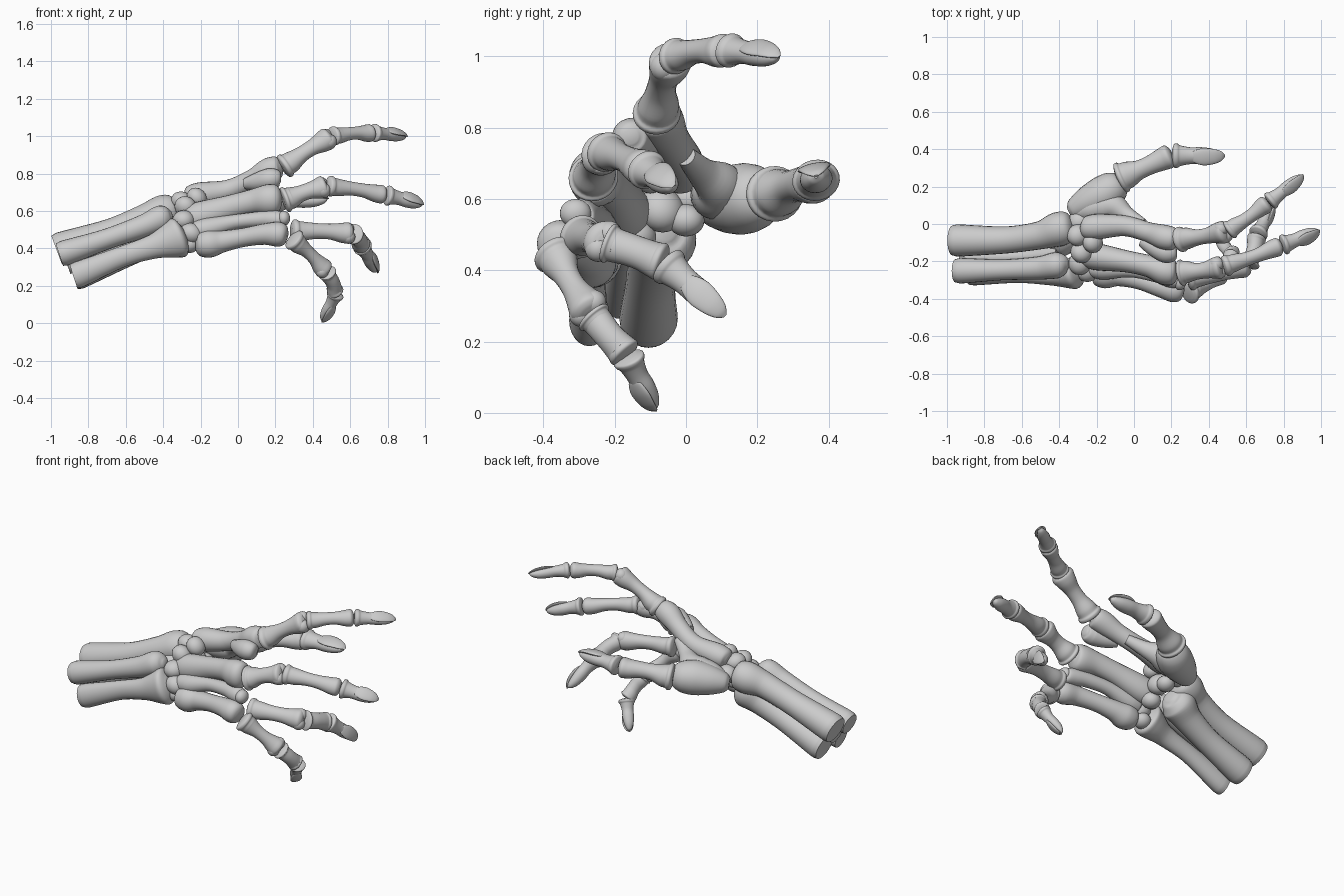
import bpy, bmesh, math
from mathutils import Vector as V


def finish(name, bm):
    bmesh.ops.recalc_face_normals(bm, faces=bm.faces[:])
    me = bpy.data.meshes.new(name)
    bm.to_mesh(me)
    bm.free()
    ob = bpy.data.objects.new(name, me)
    bpy.context.collection.objects.link(ob)
    bpy.ops.object.select_all(action='DESELECT')
    ob.select_set(True)
    bpy.context.view_layer.objects.active = ob
    bpy.ops.object.shade_smooth_by_angle(angle=math.radians(48))
    return ob


# smooth tube through (x, y, z, radius) stations; w and h stretch the section
def tube(name, st, up=(0, 0, 1), w=1.0, h=1.0, seg=24, sub=5):
    st = [V(s) for s in st]
    ext = [2 * st[0] - st[1]] + st + [2 * st[-1] - st[-2]]
    path = []
    for i in range(1, len(ext) - 2):
        a, b, c, d = ext[i - 1:i + 3]
        # tangents limited to the span length so uneven stations never overshoot
        L = (c - b).length
        m0 = (c - a) * min(.5, L / max((c - a).length, 1e-6))
        m1 = (d - b) * min(.5, L / max((d - b).length, 1e-6))
        for k in range(sub):
            t = k / sub
            path.append(b * (2 * t ** 3 - 3 * t * t + 1) + m0 * (t ** 3 - 2 * t * t + t)
                        + c * (3 * t * t - 2 * t ** 3) + m1 * (t ** 3 - t * t))
    path.append(st[-1])
    bm = bmesh.new()
    rings = []
    for i, p in enumerate(path):
        tan = (path[min(i + 1, len(path) - 1)] - path[max(i - 1, 0)]).to_3d().normalized()
        n = V(up) - tan * V(up).dot(tan)
        n.normalize()
        s = tan.cross(n)
        r = max(p[3], .003)
        rings.append([bm.verts.new(p.to_3d() + s * (math.cos(a) * r * w) + n * (math.sin(a) * r * h))
                      for a in (2 * math.pi * k / seg for k in range(seg))])
    for a, b in zip(rings, rings[1:]):
        for k in range(seg):
            bm.faces.new((a[k], a[(k + 1) % seg], b[(k + 1) % seg], b[k]))
    bm.faces.new(rings[0])
    bm.faces.new(rings[-1])
    return finish(name, bm)


# stations from p to q: rows of (fraction, radius, dorsal offset)
def along(p, q, up, rows):
    p, q = V(p), V(q)
    d = (q - p).normalized()
    n = (V(up) - d * V(up).dot(d)).normalized()
    return [(*(p.lerp(q, t) + n * o), r) for t, r, o in rows]


# lipped base, slim shaft, rounded head
def phalanx(name, p, q, up, rb, rs, rh):
    tube(name, along(p, q, up, [(0, rb * .6, 0), (.03, rb * .95, 0), (.08, rb, 0), (.12, rb * .88, 0),
                                (.2, rb * .84, 0), (.4, rs, .006), (.62, rs, .006), (.82, rh * .95, 0),
                                (.93, rh, 0), (.98, rh * .75, 0), (1, rh * .4, 0)]), up, 1.04, .95)


# last bone with a thin nail on its back
def fingertip(name, p, q, up, r, wide=1.0):
    tube(name, along(p, q, up, [(0, r * .6, 0), (.04, r, 0), (.1, r, 0), (.15, r * .86, 0), (.34, r * .7, 0),
                                (.55, r * .7, -.003), (.75, r * .58, -.006), (.9, r * .36, -.004),
                                (.97, r * .1, 0)]), up, wide, .9)
    tube(name + "_nail", along(p, q, up, [(.36, r * .2, r * .42), (.42, r * .5, r * .46), (.6, r * .72, r * .46),
                                          (.8, r * .62, r * .36), (.93, r * .42, r * .18), (1, r * .12, 0)]),
         up, wide, .3)


def ball(name, c, s, rot=(0, 0, 0)):
    bm = bmesh.new()
    bmesh.ops.create_uvsphere(bm, u_segments=24, v_segments=14, radius=1)
    ob = finish(name, bm)
    ob.location, ob.scale, ob.rotation_euler = c, s, rot
    return ob


# forearm shafts, cut flat at the near end
tube("forearm_upper_inner", [(-.97, -.088, .392, .08), (-.94, -.088, .403, .086), (-.68, -.085, .487, .072),
                             (-.5, -.06, .56, .075), (-.41, -.03, .59, .092), (-.35, -.015, .605, .08),
                             (-.325, -.01, .61, .03)])
tube("forearm_lower_inner", [(-.88, -.105, .255, .076), (-.85, -.105, .265, .082), (-.62, -.1, .36, .07),
                             (-.46, -.085, .44, .08), (-.38, -.07, .49, .1), (-.33, -.065, .51, .07),
                             (-.31, -.06, .515, .03)])
tube("forearm_upper_outer", [(-.955, -.25, .365, .062), (-.925, -.25, .375, .068), (-.7, -.245, .45, .055),
                             (-.5, -.235, .52, .062), (-.41, -.22, .56, .07), (-.37, -.215, .57, .05),
                             (-.35, -.215, .575, .02)])
tube("forearm_lower_outer", [(-.88, -.272, .25, .066), (-.85, -.272, .26, .07), (-.62, -.27, .355, .056),
                             (-.45, -.275, .41, .066), (-.35, -.265, .445, .1), (-.31, -.26, .46, .105),
                             (-.285, -.255, .47, .05)], w=.8)
tube("forearm_core", [(-.915, -.18, .32, .06), (-.6, -.175, .43, .04), (-.4, -.16, .52, .05)])

# wrist bones
wrist = [(-.29, .01, .6, .06), (-.3, -.06, .65, .058), (-.28, -.15, .62, .06), (-.29, -.21, .55, .06),
         (-.25, -.25, .48, .06), (-.24, -.07, .57, .065), (-.23, .0, .54, .05), (-.24, -.14, .5, .055),
         (-.22, -.1, .67, .055), (-.26, -.24, .42, .05)]
for i, (x, y, z, r) in enumerate(wrist):
    ball(f"wrist_bone_{i + 1}", (x, y, z), (r * 1.05, r, r * .9), (0, .4 * (i % 3), .5 * (i % 4)))

# palm bones
tube("index_palm", [(-.28, -.02, .67, .03), (-.26, -.02, .675, .058), (-.2, -.015, .685, .068),
                    (-.05, -.01, .712, .055), (.08, -.045, .77, .054), (.16, -.07, .815, .066),
                    (.215, -.08, .835, .058), (.235, -.085, .84, .025)])
tube("index_knuckle_side", [(.04, -.09, .745, .03), (.1, -.12, .755, .048), (.17, -.15, .77, .058),
                            (.215, -.155, .775, .045), (.23, -.155, .775, .02)])
tube("middle_palm", [(-.29, -.16, .55, .03), (-.27, -.165, .555, .065), (-.2, -.175, .57, .08),
                     (-.04, -.2, .62, .065), (.08, -.225, .65, .066), (.16, -.25, .66, .082),
                     (.21, -.26, .66, .074), (.235, -.262, .66, .03)], w=.9)
tube("ring_palm", [(-.24, -.23, .49, .03), (-.22, -.235, .495, .05), (-.16, -.24, .505, .058),
                   (-.02, -.245, .54, .04), (.12, -.27, .555, .042), (.19, -.29, .555, .048),
                   (.24, -.3, .55, .042), (.255, -.3, .55, .015)])
ball("ring_knuckle", (.245, -.31, .56), (.034, .044, .04))
tube("little_palm", [(-.225, -.26, .42, .03), (-.205, -.262, .42, .062), (-.15, -.27, .425, .074),
                     (-.08, -.275, .437, .058), (.03, -.3, .458, .05), (.14, -.335, .475, .056),
                     (.21, -.352, .475, .066), (.25, -.362, .472, .054), (.265, -.365, .47, .02)])

# fingers: up vector, joints, radii for the first two bones, tip radius
fingers = {
    "index": ((0, -.6, .75), [(.235, -.085, .83), (.5, -.04, 1.0), (.72, .115, 1.018), (.905, .262, 1.0)],
              (.068, .043, .06), (.052, .036, .048), .05),
    "middle": ((.1, -.6, .75), [(.24, -.262, .655), (.475, -.23, .735), (.79, -.115, .685), (.993, -.035, .635)],
               (.07, .045, .06), (.056, .038, .05), .056),
    "ring": ((.6, -.55, .5), [(.285, -.3, .495), (.615, -.225, .48), (.66, -.06, .42), (.745, .11, .272)],
             (.06, .042, .056), (.056, .045, .052), .055),
    "little": ((.6, -.6, .4), [(.29, -.375, .455), (.475, -.265, .275), (.525, -.165, .16), (.45, -.085, .005)],
               (.06, .036, .052), (.05, .04, .046), .047),
}
for name, (up, j, a, b, tip) in fingers.items():
    phalanx(name + "_first_bone", j[0], j[1], up, *a)
    phalanx(name + "_middle_bone", j[1], j[2], up, *b)
    fingertip(name + "_tip", j[2], j[3], up, tip)
    # paired side lobes on the first joint
    d = (V(j[1]) - V(j[0])).normalized()
    s = d.cross(V(up)).normalized()
    for k in (-1, 1):
        ball(f"{name}_joint_lobe_{'left' if k < 0 else 'right'}", V(j[1]) - d * .028 + s * (.026 * k),
             (a[2] * .66,) * 3)

# thumb: broad palm bone flaring outwards, with a web towards the index palm bone
tube("thumb_palm", [(-.345, .065, .575, .03), (-.325, .075, .578, .055), (-.25, .115, .59, .085),
                    (-.17, .155, .6, .1), (-.11, .195, .605, .09), (-.075, .22, .608, .065),
                    (-.06, .23, .61, .025)])
tube("thumb_web", [(-.31, .055, .6, .03), (-.24, .075, .61, .065), (-.16, .095, .62, .08),
                   (-.1, .09, .64, .068), (-.04, .05, .67, .045), (.05, 0, .72, .028)])
phalanx("thumb_first_bone", (-.085, .24, .612), (.205, .37, .65), (0, -.2, 1), .082, .05, .062)
fingertip("thumb_tip", (.205, .365, .652), (.485, .365, .665), (.3, -.2, 1), .062, 1.05)
